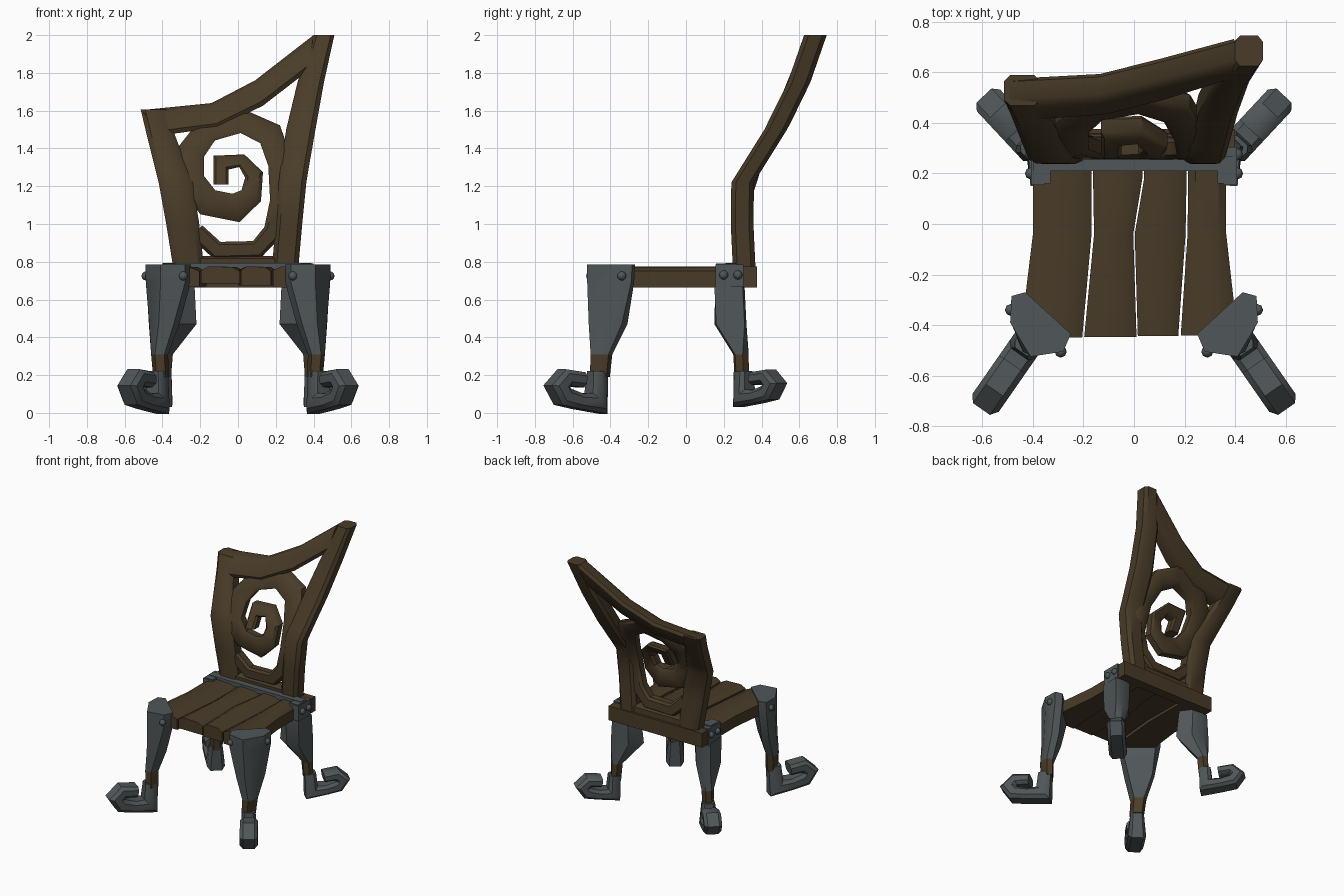
import bpy, bmesh, math
from mathutils import Vector

if "Cube" in bpy.data.objects:
    bpy.data.objects.remove(bpy.data.objects["Cube"])


def material(name, rgb):
    m = bpy.data.materials.new(name)
    m.diffuse_color = (*rgb, 1)
    m.use_nodes = True
    m.node_tree.nodes["Principled BSDF"].inputs["Base Color"].default_value = m.diffuse_color
    return m


WOOD = material("dark brown wood", (0.066, 0.044, 0.021))
METAL = material("grey iron", (0.080, 0.093, 0.098))


def finish(bm, name, mat, angle=32):
    bmesh.ops.recalc_face_normals(bm, faces=bm.faces)
    me = bpy.data.meshes.new(name)
    bm.to_mesh(me)
    bm.free()
    me.materials.append(mat)
    me.shade_smooth()
    me.set_sharp_from_angle(angle=math.radians(angle))
    ob = bpy.data.objects.new(name, me)
    bpy.context.collection.objects.link(ob)
    return ob


def loft(name, rings, mat, angle=32):
    """Skin a list of equal-length point rings and cap both ends."""
    bm = bmesh.new()
    vs = [[bm.verts.new(p) for p in r] for r in rings]
    n = len(vs[0])
    for a, b in zip(vs, vs[1:]):
        for i in range(n):
            j = (i + 1) % n
            bm.faces.new((a[i], a[j], b[j], b[i]))
    bm.faces.new(vs[0])
    bm.faces.new(vs[-1])
    return finish(bm, name, mat, angle)


def box(name, x0, x1, y0, y1, z0, z1, mat):
    ring = lambda z: [(x0, y0, z), (x1, y0, z), (x1, y1, z), (x0, y1, z)]
    return loft(name, [ring(z0), ring(z1)], mat)


def bolt(name, x, y, z):
    bm = bmesh.new()
    bmesh.ops.create_uvsphere(bm, u_segments=8, v_segments=6, radius=0.024)
    for v in bm.verts:
        v.co += Vector((x, y, z))
    finish(bm, name, METAL, 60)


def mitred(path):
    """(a, b, half width) path -> pairs of left/right edge points."""
    pts = [Vector(p[:2]) for p in path]
    out = []
    for i, p in enumerate(pts):
        d0 = (p - pts[i - 1]).normalized() if i else (pts[1] - p).normalized()
        d1 = (pts[i + 1] - p).normalized() if i < len(pts) - 1 else d0
        t = (d0 + d1).normalized()
        n = Vector((-t.y, t.x)) * path[i][2] / max(t.dot(d0), 0.6)
        out.append((p + n, p - n))
    return out


# Backrest: flat ribbons that follow one bent side profile
BEND = [(0.6, .315), (0.8, .307), (1.0, .297), (1.22, .30), (1.5, .475), (1.72, .588), (2.0, .685)]


def bend(z):
    for (z0, y0), (z1, y1) in zip(BEND, BEND[1:]):
        if z <= z1:
            break
    return y0 + (y1 - y0) * (z - z0) / (z1 - z0)


def ribbon(name, pairs, h):
    prof = [(0, -.6), (.17, -1), (.83, -1), (1, -.6), (1, .6), (.83, 1), (.17, 1), (0, .6)]
    rings = []
    for a, b in pairs:
        a, b = Vector(a), Vector(b)
        ps = [(a.lerp(b, u), v) for u, v in prof]
        rings.append([(p.x, bend(p.y) + v * h, p.y) for p, v in ps])
    loft(name, rings, WOOD, 40)


def post(name, rows):
    ribbon(name, [((a, z), (b, z)) for z, a, b in rows], 0.06)


post("back_left_post", [(.72, -.335, -.175), (1.0, -.38, -.205), (1.22, -.42, -.24),
                        (1.3, -.44, -.27), (1.5, -.49, -.345), (1.605, -.515, -.37)])
post("back_right_post", [(.72, .175, .315), (1.0, .20, .34), (1.22, .215, .362), (1.3, .225, .375),
                         (1.5, .255, .41), (1.75, .315, .455), (2.0, .40, .51)])
ribbon("back_top_rail", [((-.512, 1.603), (-.40, 1.47)), ((-.14, 1.64), (-.11, 1.51)),
                         ((.09, 1.76), (.13, 1.625)), ((.40, 2.0), (.37, 1.81))], 0.058)
ribbon("back_bottom_rail", [((-.25, .83), (-.25, .75)), ((.25, .83), (.25, .75))], 0.05)

# Spiral panel
spiral = [(-.09, 1.21, .04), (-.09, 1.325, .04), (.02, 1.335, .032), (.085, 1.26, .045),
          (.07, 1.15, .055), (-.01, 1.085, .07), (-.16, 1.115, .07), (-.25, 1.23, .07),
          (-.25, 1.38, .07), (-.16, 1.50, .065), (.02, 1.545, .06), (.17, 1.475, .065),
          (.225, 1.32, .065), (.23, 1.12, .06), (.185, .96, .05), (.10, .865, .045),
          (-.11, .86, .045), (-.22, .96, .045)]
ribbon("spiral", mitred(spiral), 0.042)

# Seat planks: (left x, right x) at back, middle, front, then underside height
planks = [((-.40, -.168), (-.40, -.168), (-.45, -.205), .67),
          ((-.162, .033), (-.158, -.003), (-.197, .01), .685),
          ((.04, .208), (.003, .204), (.015, .175), .675),
          ((.214, .365), (.212, .365), (.185, .41), .665)]
for i, (back, mid, front, z0) in enumerate(planks):
    rings = []
    for y, (a, b) in ((.30, back), (.18, back), (-.04, mid), (-.45 + .003 * i, front)):
        w = .2 * (b - a)
        rings.append([(a, y, z0), (a, y, .755), (a + w, y, .776), (b - w, y, .772), (b, y, .75), (b, y, z0)])
    loft("seat_plank_%d" % (i + 1), rings, WOOD)

# Rear wooden rail and iron bar across the seat
box("seat_rear_rail", -.40, .40, .30, .375, .665, .775, WOOD)
box("seat_iron_bar", -.40, .39, .21, .27, .76, .793, METAL)

# Leg cross-sections for the +x side: height, then points around the leg
FRONT = [(.785, [(.43, -.27), (.485, -.285), (.49, -.39), (.41, -.525), (.28, -.505), (.25, -.435)]),
         (.69, [(.43, -.275), (.485, -.29), (.488, -.39), (.41, -.523), (.28, -.505), (.25, -.435)]),
         (.47, [(.43, -.31), (.472, -.34), (.47, -.43), (.42, -.515), (.34, -.507), (.31, -.43)]),
         (.31, [(.42, -.39), (.458, -.41), (.46, -.46), (.44, -.505), (.39, -.505), (.37, -.44)])]
BACK = [(.67, [(.41, .15), (.42, .30), (.36, .31), (.29, .30), (.23, .22), (.30, .155)]),
        (.47, [(.41, .16), (.425, .31), (.37, .32), (.29, .29), (.22, .20), (.31, .15)]),
        (.31, [(.42, .26), (.43, .30), (.40, .332), (.36, .325), (.345, .28), (.38, .25)])]

# Curled foot side profile: distance outward, height, half thickness
FOOT = [(.01, .22, .046), (.02, .05, .05), (.14, .062, .042), (.235, .085, .048),
        (.272, .14, .046), (.225, .187, .042), (.12, .175, .04)]


def leg(name, s, sections, ankle, out, scale, lift):
    rings = [[(s * x, y, z) for x, y in pts] for z, pts in sections]
    loft(name + "_leg", rings, METAL)
    # wooden ankle band
    top = rings[-1]
    c = sum((Vector(p) for p in top), Vector()) / len(top)
    low = Vector((s * ankle[0], ankle[1], .19))
    band = [(low + (Vector(p) - c) * .92)[:] for p in top]
    loft(name + "_ankle_band", [top, band], WOOD)
    # curled foot, swept in the vertical plane of the outward direction
    d = Vector((s * out[0], out[1], 0)).normalized()
    w = Vector((-d.y, d.x, 0))
    base = Vector((s * ankle[0], ankle[1], lift))
    rings = []
    for i, (a, b) in enumerate(mitred(FOOT)):
        hw = .045 if i == 0 else .063
        pos = lambda p, k: base + d * p.x * scale + w * k * hw + Vector((0, 0, p.y * (.84 + .16 * (scale == 1))))
        rings.append([pos(a, -.65), pos(a, .65), pos(a.lerp(b, .25), 1), pos(a.lerp(b, .75), 1),
                      pos(b, .65), pos(b, -.65), pos(a.lerp(b, .75), -1), pos(a.lerp(b, .25), -1)])
    loft(name + "_foot", rings, METAL, 40)


for s, side in ((1, "right"), (-1, "left")):
    leg("front_" + side, s, FRONT, (.415, -.46), (.57, -.82), 1, 0)
    leg("back_" + side, s, BACK, (.395, .295), (.68, .73), .88, .035)
    # iron clip gripping the seat's rear corner
    xs = sorted((s * .355, s * .408))
    box("back_clip_" + side, *xs, .155, .305, .65, .785, METAL)
    xs = sorted((s * .33, s * .40))
    box("back_clip_top_" + side, *xs, .16, .27, .765, .79, METAL)
    # bolts
    bolt("front_bolt_" + side, s * .29, -.505, .725)
    bolt("side_bolt_" + side, s * .487, -.34, .725)
    bolt("clip_bolt_a_" + side, s * .408, .20, .73)
    bolt("clip_bolt_b_" + side, s * .408, .275, .73)
